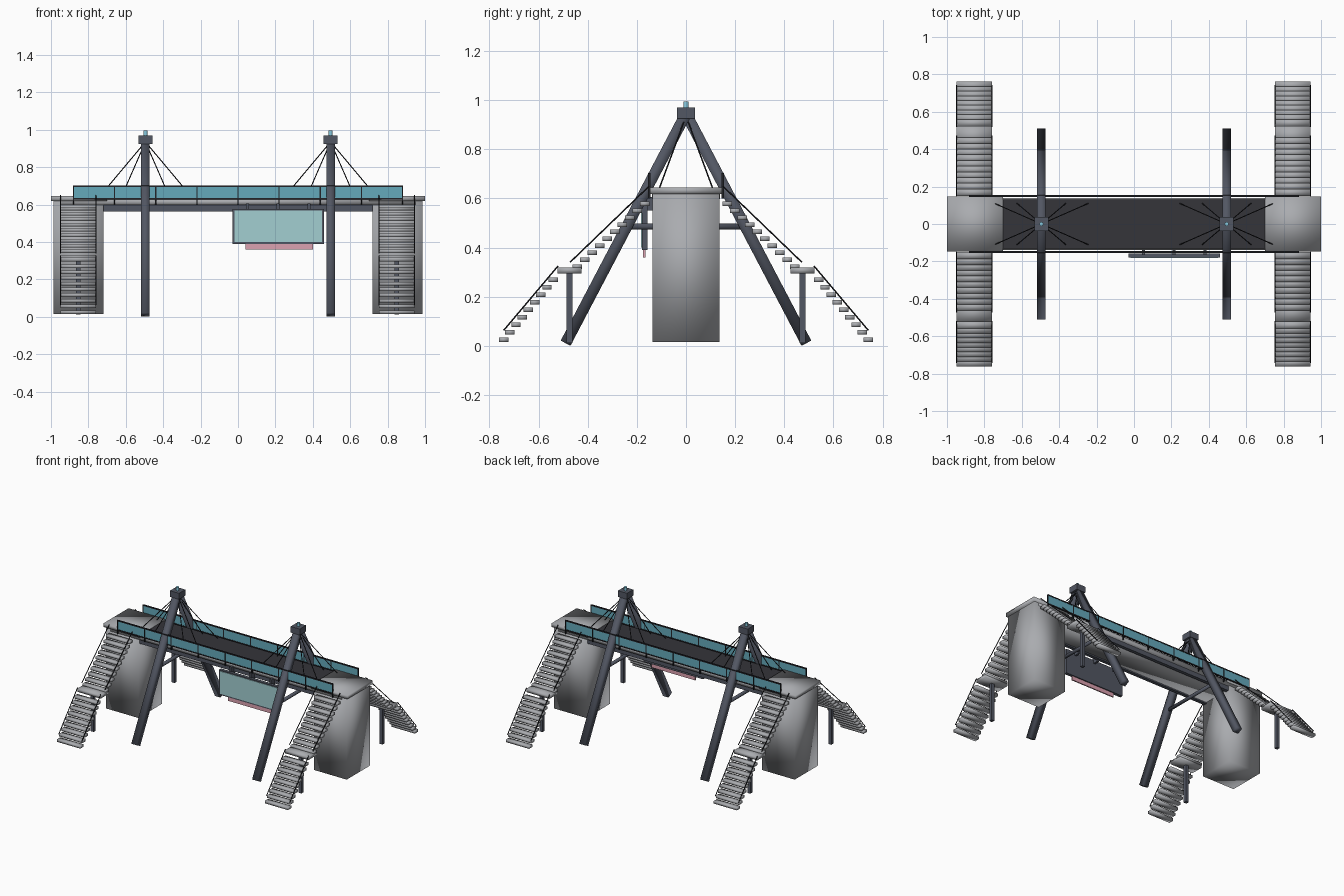
import bpy, bmesh, math
from mathutils import Vector, Matrix

if "Cube" in bpy.data.objects:
    bpy.data.objects.remove(bpy.data.objects["Cube"])


def mat(name, r, g, b):
    m = bpy.data.materials.new(name)
    m.diffuse_color = (r, g, b, 1)
    m.use_nodes = True
    m.node_tree.nodes["Principled BSDF"].inputs["Base Color"].default_value = m.diffuse_color
    return m


CONCRETE = mat("concrete grey", 0.40, 0.41, 0.43)
STEEL = mat("slate steel", 0.085, 0.095, 0.125)
ASPHALT = mat("asphalt", 0.035, 0.035, 0.042)
BLACK = mat("black metal", 0.015, 0.016, 0.02)
GLASS = mat("teal glass", 0.13, 0.40, 0.50)
SCREEN = mat("pale screen", 0.36, 0.62, 0.64)
PINK = mat("pink sign", 0.72, 0.36, 0.44)
LAMP = mat("blue lamp", 0.25, 0.60, 0.75)


def add_box(bm, lo, hi):
    """Axis-aligned box between two corners."""
    lo, hi = Vector(lo), Vector(hi)
    m = Matrix.Translation((lo + hi) / 2) @ Matrix.Diagonal((*(hi - lo), 1))
    bmesh.ops.create_cube(bm, size=1, matrix=m)


def add_bar(bm, p, q, w, sides=4):
    """Square bar or round rod of width w from p to q."""
    p, q = Vector(p), Vector(q)
    d = q - p
    m = Matrix.Translation((p + q) / 2) @ d.to_track_quat('Z', 'Y').to_matrix().to_4x4()
    if sides == 4:
        bmesh.ops.create_cube(bm, size=1, matrix=m @ Matrix.Diagonal((w, w, d.length, 1)))
    else:
        bmesh.ops.create_cone(bm, cap_ends=True, segments=sides, radius1=w / 2,
                              radius2=w / 2, depth=d.length, matrix=m)


def finish(name, bm, material, smooth=False):
    me = bpy.data.meshes.new(name)
    bm.to_mesh(me)
    bm.free()
    me.materials.append(material)
    for p in me.polygons:
        p.use_smooth = smooth
    ob = bpy.data.objects.new(name, me)
    bpy.context.collection.objects.link(ob)
    return ob


def box(name, lo, hi, material, smooth=False):
    bm = bmesh.new()
    add_box(bm, lo, hi)
    return finish(name, bm, material, smooth)


# Deck, roadway and girders
box("deck", (-0.95, -0.138, 0.597), (0.95, 0.138, 0.63), CONCRETE, True)
box("roadway", (-0.71, -0.13, 0.629), (0.71, 0.13, 0.638), ASPHALT)
box("deck_core", (-0.74, -0.11, 0.573), (0.74, 0.11, 0.6), CONCRETE, True)
for s in (-1, 1):
    box("girder", (-0.73, s * 0.115 - 0.012, 0.563), (0.73, s * 0.115 + 0.012, 0.597), STEEL)

# End piers with caps
for s in (-1, 1):
    xs = sorted((s * 0.72, s * 0.987))
    box("pier", (xs[0], -0.137, 0.015), (xs[1], 0.137, 0.625), CONCRETE, True)
    xs = sorted((s * 0.70, s * 1.0))
    box("pier_cap", (xs[0], -0.147, 0.618), (xs[1], 0.147, 0.645), CONCRETE, True)

# Glass parapets with frames
for s in (-1, 1):
    y = s * 0.15
    box("glass_panels", (-0.88, y - 0.003, 0.632), (0.88, y + 0.003, 0.698), GLASS)
    bm = bmesh.new()
    for z in (0.632, 0.699):
        add_box(bm, (-0.883, y - 0.005, z - 0.004), (0.883, y + 0.005, z + 0.004))
    for i in range(9):
        x = -0.88 + 0.22 * i
        add_box(bm, (x - 0.003, y - 0.005, 0.60), (x + 0.003, y + 0.005, 0.70))
    finish("parapet_frame", bm, BLACK)

# A-frame towers with cables
for x in (-0.495, 0.495):
    bm = bmesh.new()
    for s in (-1, 1):
        add_bar(bm, (x, s * 0.49, 0.011), (x, 0, 0.945), 0.045)
    finish("tower_legs", bm, STEEL, True)
    bm = bmesh.new()
    add_bar(bm, (x, -0.24, 0.486), (x, 0.24, 0.486), 0.025, 12)
    finish("tower_crossbar", bm, STEEL, True)
    box("tower_head", (x - 0.037, -0.037, 0.925), (x + 0.037, 0.037, 0.97), STEEL)
    bm = bmesh.new()
    add_bar(bm, (x, 0, 0.968), (x, 0, 0.995), 0.021, 12)
    finish("tower_lamp", bm, LAMP)
    bm = bmesh.new()
    for dx in (-0.25, -0.13, 0.13, 0.25):
        for s in (-1, 1):
            add_bar(bm, (x, 0, 0.935), (x + dx, s * 0.11, 0.637), 0.006, 6)
    finish("stay_cables", bm, BLACK)

# Four staircases: lower flight, landing, upper flight
for xc in (-0.855, 0.848):
    for s in (-1, 1):
        bm = bmesh.new()

        def tread(y, z, depth, thick):
            ys = sorted((s * (y - depth / 2), s * (y + depth / 2)))
            add_box(bm, (xc - 0.095, ys[0], z - thick / 2), (xc + 0.095, ys[1], z + thick / 2))

        for i in range(9):
            tread(0.742 - 0.0252 * i, 0.025 + 0.0305 * i, 0.038, 0.019)
        tread(0.474, 0.307, 0.098, 0.024)
        for i in range(10):
            tread(0.443 - 0.0305 * i, 0.322 + 0.0285 * i, 0.038, 0.019)
        finish("stair_treads", bm, CONCRETE, True)

        box("stair_post", (xc - 0.012, s * 0.474 - 0.012, 0.012),
            (xc + 0.012, s * 0.474 + 0.012, 0.297), STEEL)

        bm = bmesh.new()
        for side in (-1, 1):
            x = xc + side * 0.095
            add_bar(bm, (x, s * 0.742, 0.063), (x, s * 0.52, 0.326), 0.006, 6)
            add_bar(bm, (x, s * 0.472, 0.34), (x, s * 0.15, 0.65), 0.006, 6)
        finish("stair_handrails", bm, BLACK)

# Hanging display with sign strip below
box("display_case", (-0.03, -0.18, 0.39), (0.46, -0.157, 0.575), STEEL)
box("display_screen", (-0.02, -0.183, 0.40), (0.45, -0.179, 0.567), SCREEN)
box("sign_strip", (0.04, -0.174, 0.36), (0.40, -0.165, 0.391), PINK)
for x in (0.05, 0.215, 0.38):
    box("display_hanger", (x - 0.008, -0.165, 0.55), (x + 0.008, -0.12, 0.605), STEEL)
